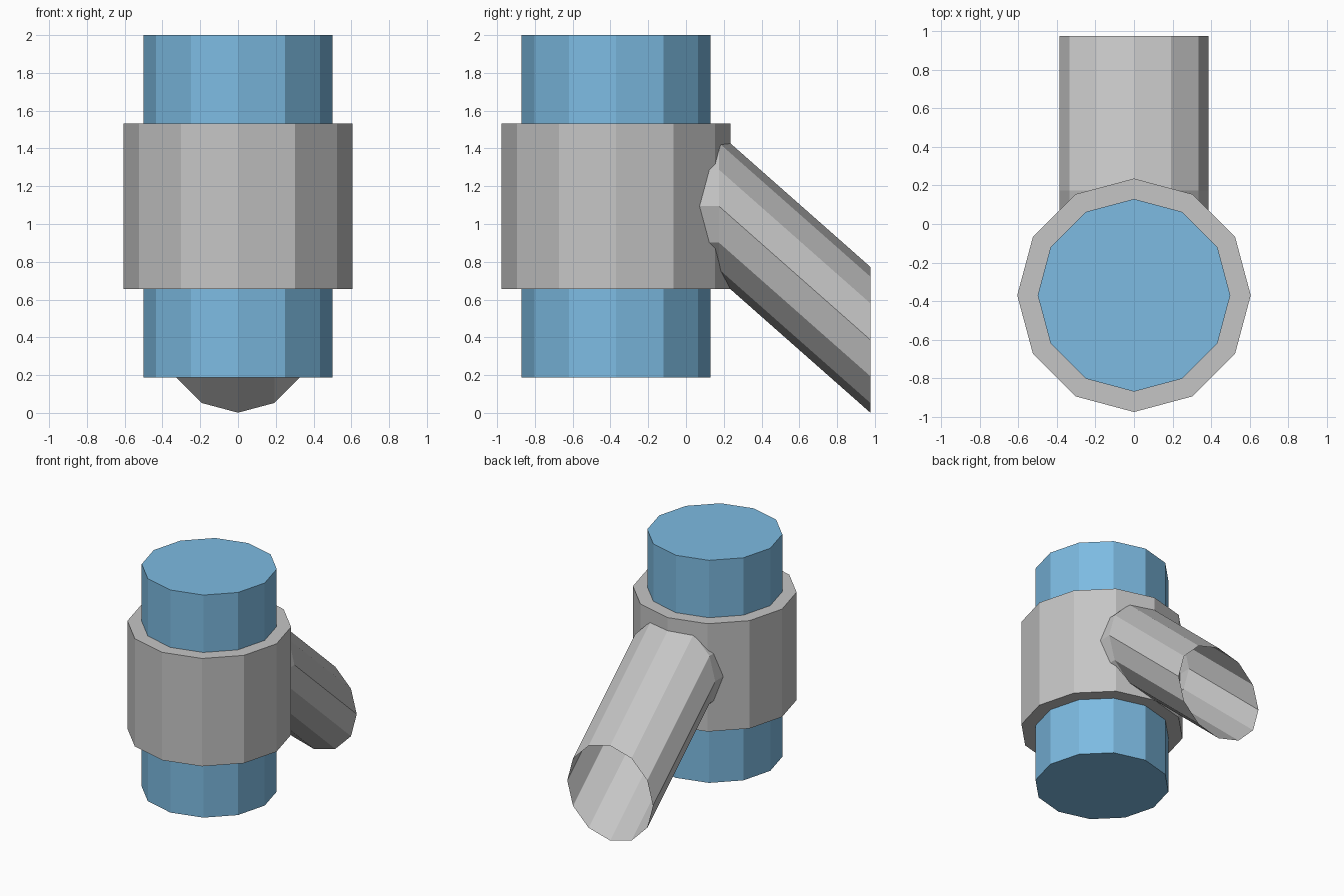
import bpy, bmesh, math
from mathutils import Vector

if "Cube" in bpy.data.objects:
    bpy.data.objects.remove(bpy.data.objects["Cube"])

SIDES = 12
CENTRE_Y = -0.37


def material(name, colour):
    m = bpy.data.materials.new(name)
    m.diffuse_color = (*colour, 1.0)
    m.use_nodes = True
    m.node_tree.nodes["Principled BSDF"].inputs["Base Color"].default_value = m.diffuse_color
    return m


blue = material("light blue", (0.205, 0.497, 0.76))
grey = material("light grey", (0.558, 0.558, 0.558))


def upright_drum(name, radius, z0, z1, mat):
    bpy.ops.mesh.primitive_cylinder_add(
        vertices=SIDES, radius=radius, depth=z1 - z0,
        location=(0, CENTRE_Y, (z0 + z1) / 2))
    ob = bpy.context.object
    ob.name = name
    ob.data.materials.append(mat)
    return ob


def open_pipe(name, radius, stations, mat):
    """Open tube through upright rings centred at each (y, z) station."""
    bm = bmesh.new()
    rings = []
    for y, z in stations:
        angles = [2 * math.pi * i / SIDES for i in range(SIDES)]
        rings.append([bm.verts.new((radius * math.sin(a), y, z + radius * math.cos(a)))
                      for a in angles])
    for (a, b), (ca, cb) in zip(zip(rings, rings[1:]), zip(stations, stations[1:])):
        mid = Vector((0, (ca[0] + cb[0]) / 2, (ca[1] + cb[1]) / 2))
        for i in range(SIDES):
            j = (i + 1) % SIDES
            f = bm.faces.new((a[i], a[j], b[j], b[i]))
            f.normal_update()
            if f.normal.dot(f.calc_center_median() - mid) < 0:
                f.normal_flip()
    me = bpy.data.meshes.new(name)
    bm.to_mesh(me)
    bm.free()
    me.materials.append(mat)
    ob = bpy.data.objects.new(name, me)
    bpy.context.collection.objects.link(ob)
    return ob


# Main vertical core and the collar round its middle
upright_drum("core_cylinder", 0.5, 0.188, 2.0, blue)
upright_drum("collar", 0.606, 0.655, 1.533, grey)

# Branch: short level stub out of the collar, then a slope down to an open end
open_pipe("branch_pipe", 0.386, [(0.05, 1.094), (0.175, 1.094), (0.976, 0.387)], grey)
